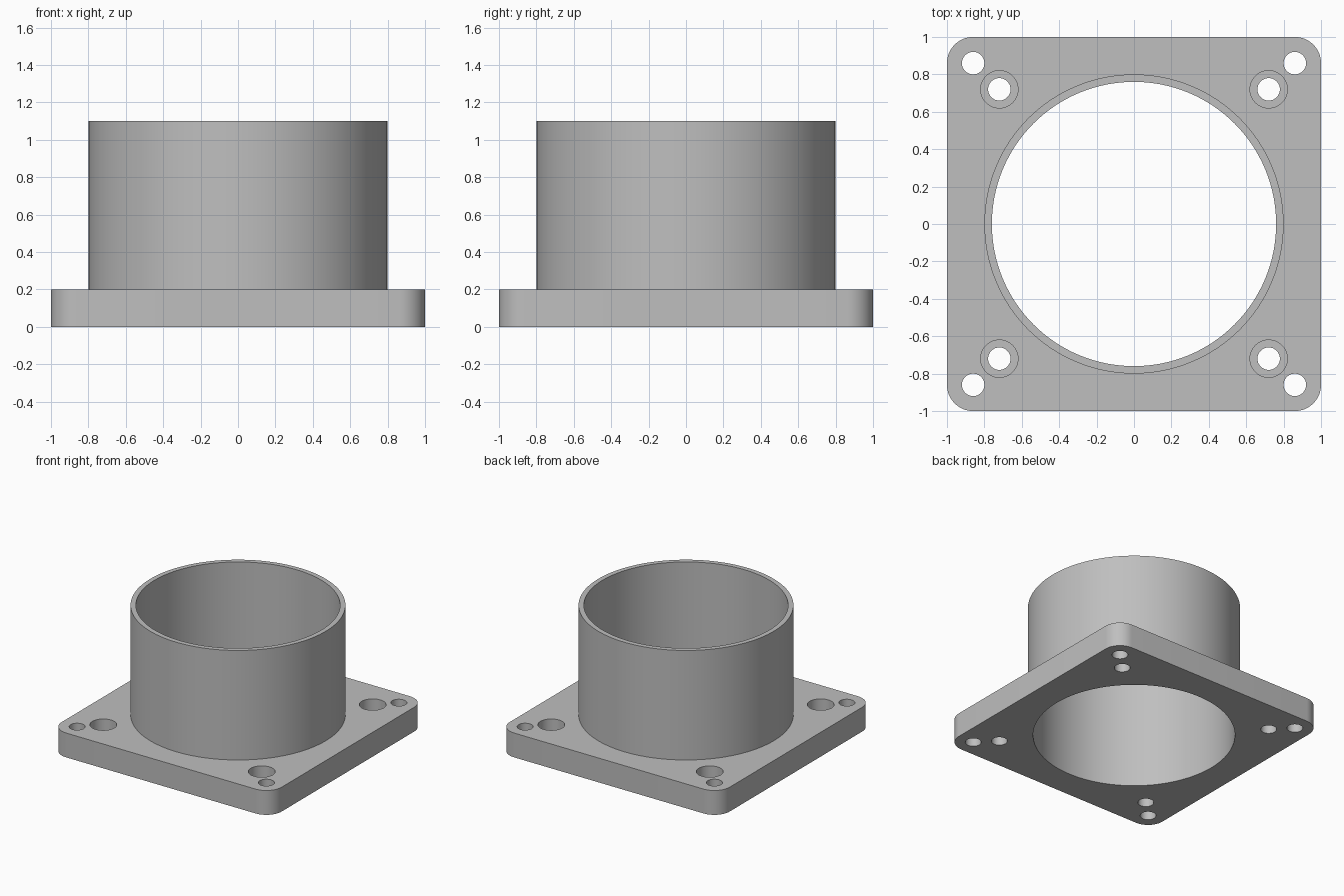
import bpy, bmesh, math
from mathutils import Matrix

default = bpy.data.objects.get("Cube")
if default:
    bpy.data.objects.remove(default, do_unlink=True)

PLATE_H, TOP = 0.2, 1.1
OUTER_R, BORE_R = 0.8, 0.76
CORNER_R = 0.14
HOLE_R, SINK_R, SINK_DEPTH = 0.06, 0.1, 0.12
CORNER_POS, SCREW_POS = 0.86, 0.72

grey = bpy.data.materials.new("light grey")
grey.use_nodes = True
colour = (0.52, 0.52, 0.52, 1)
grey.diffuse_color = colour
grey.node_tree.nodes["Principled BSDF"].inputs["Base Color"].default_value = colour


def make_object(name, bm):
    mesh = bpy.data.meshes.new(name)
    bmesh.ops.recalc_face_normals(bm, faces=bm.faces)
    bm.to_mesh(mesh)
    bm.free()
    mesh.materials.append(grey)
    obj = bpy.data.objects.new(name, mesh)
    bpy.context.collection.objects.link(obj)
    return obj


def add_cylinder(bm, x, y, radius, z0, z1, segments=48):
    bmesh.ops.create_cone(
        bm, cap_ends=True, segments=segments, radius1=radius, radius2=radius,
        depth=z1 - z0, matrix=Matrix.Translation((x, y, (z0 + z1) / 2)))


def select_only(obj):
    bpy.ops.object.select_all(action="DESELECT")
    obj.select_set(True)
    bpy.context.view_layer.objects.active = obj


def cut(target, bm):
    cutter = make_object("cutter", bm)
    cutter.hide_render = True
    mod = target.modifiers.new("cut", "BOOLEAN")
    mod.operation, mod.solver, mod.object = "DIFFERENCE", "EXACT", cutter
    select_only(target)
    bpy.ops.object.modifier_apply(modifier=mod.name)
    bpy.data.objects.remove(cutter, do_unlink=True)


# Square flange plate with rounded vertical corners
bm = bmesh.new()
bmesh.ops.create_cube(bm, size=1, matrix=Matrix.Translation((0, 0, PLATE_H / 2))
                      @ Matrix.Diagonal((2, 2, PLATE_H, 1)))
uprights = [e for e in bm.edges if abs(e.verts[0].co.z - e.verts[1].co.z) > 0.1]
bmesh.ops.bevel(bm, geom=uprights, offset=CORNER_R, segments=12,
                profile=0.5, affect="EDGES")
plate = make_object("flange_plate", bm)

# Central bore, corner holes and screw holes
bm = bmesh.new()
add_cylinder(bm, 0, 0, BORE_R, -0.1, 0.3, 128)
for sx in (-1, 1):
    for sy in (-1, 1):
        for pos in (CORNER_POS, SCREW_POS):
            add_cylinder(bm, sx * pos, sy * pos, HOLE_R, -0.1, 0.3)
cut(plate, bm)

# Counterbores around the screw holes
bm = bmesh.new()
for sx in (-1, 1):
    for sy in (-1, 1):
        add_cylinder(bm, sx * SCREW_POS, sy * SCREW_POS, SINK_R,
                     PLATE_H - SINK_DEPTH, 0.3)
cut(plate, bm)

# Thin-walled tube standing on the plate, turned from its wall profile
bm = bmesh.new()
profile = [(OUTER_R, PLATE_H), (OUTER_R, TOP), (BORE_R, TOP), (BORE_R, PLATE_H)]
verts = [bm.verts.new((r, 0, z)) for r, z in profile]
edges = [bm.edges.new(pair) for pair in zip(verts, verts[1:] + verts[:1])]
bmesh.ops.spin(bm, geom=verts + edges, cent=(0, 0, 0), axis=(0, 0, 1),
               angle=math.tau, steps=128, use_merge=True)
bmesh.ops.remove_doubles(bm, verts=bm.verts, dist=0.0001)
tube = make_object("tube", bm)

for obj in (plate, tube):
    select_only(obj)
    bpy.ops.object.shade_smooth_by_angle(angle=math.radians(30))
